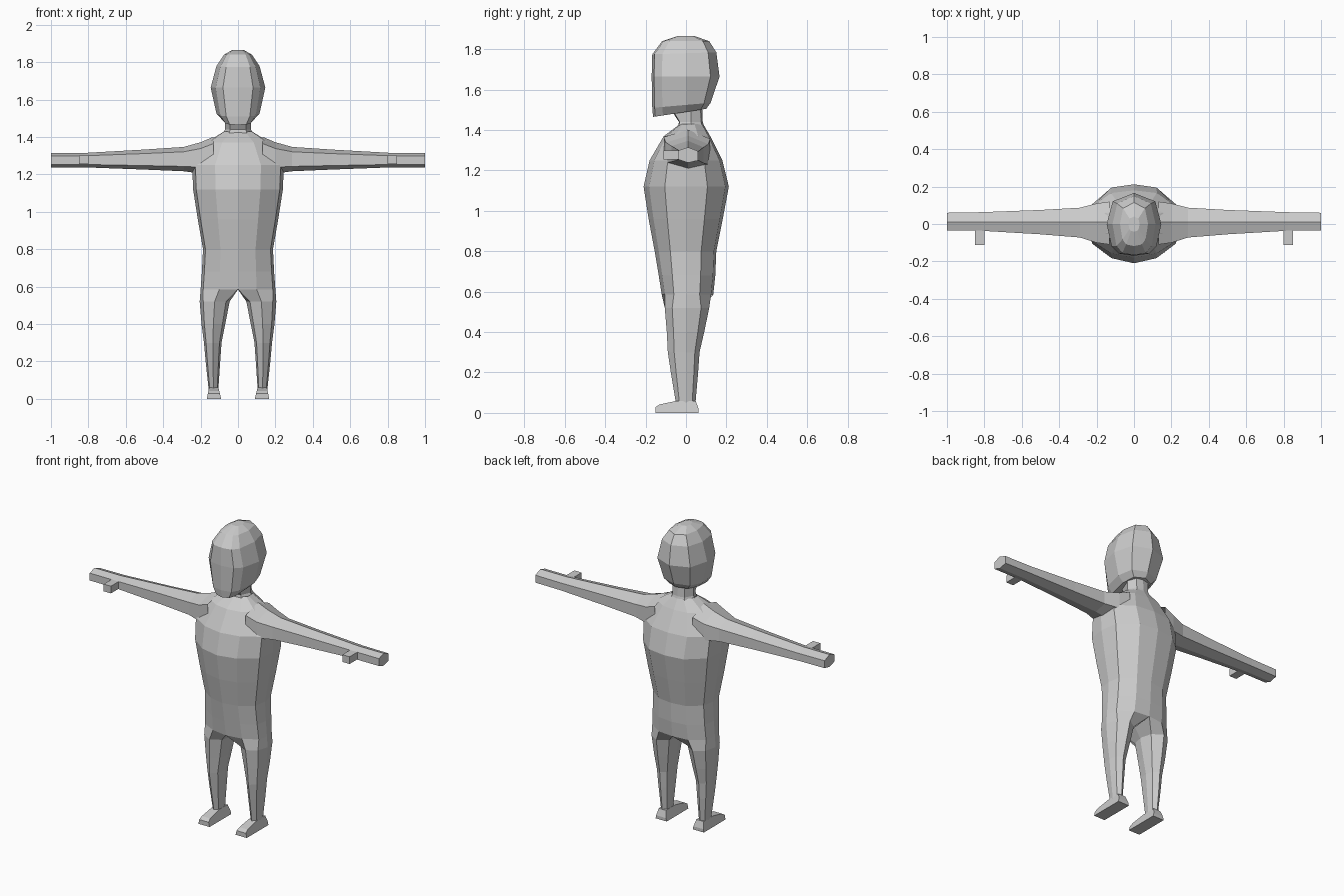
import bpy, bmesh

if "Cube" in bpy.data.objects:
    bpy.data.objects.remove(bpy.data.objects["Cube"])

grey = bpy.data.materials.new("plain grey")
grey.diffuse_color = (0.6, 0.6, 0.6, 1)
grey.use_nodes = True
grey.node_tree.nodes["Principled BSDF"].inputs["Base Color"].default_value = grey.diffuse_color


def skin(bm, rings, closed=True, start=False, end=False):
    """Join rings of points with faces, optionally capping the ends."""
    loops = [[bm.verts.new(p) for p in ring] for ring in rings]
    for a, b in zip(loops, loops[1:]):
        n = len(a)
        for i in range(n if closed else n - 1):
            j = (i + 1) % n
            bm.faces.new((a[i], a[j], b[j], b[i]))
    if start:
        bm.faces.new(loops[0])
    if end:
        bm.faces.new(loops[-1])


def finish(name, bm):
    """Mirror the half across x = 0, weld it and make the object."""
    copy = bmesh.ops.duplicate(bm, geom=bm.verts[:] + bm.edges[:] + bm.faces[:])
    for v in copy["geom"]:
        if isinstance(v, bmesh.types.BMVert):
            v.co.x *= -1
    bmesh.ops.remove_doubles(bm, verts=bm.verts[:], dist=0.0005)
    bmesh.ops.recalc_face_normals(bm, faces=bm.faces[:])
    mesh = bpy.data.meshes.new(name)
    bm.to_mesh(mesh)
    bm.free()
    mesh.materials.append(grey)
    ob = bpy.data.objects.new(name, mesh)
    bpy.context.collection.objects.link(ob)


# Torso and legs: half rings down the trunk, then a full ring per leg
def trunk_ring(z, w, f, b):
    return [(0, f, z), (0.5 * w, 0.87 * f, z), (0.93 * w, 0.5 * f, z), (w, 0, z),
            (0.93 * w, 0.5 * b, z), (0.5 * w, 0.92 * b, z), (0, b, z)]


def leg_ring(z, xi, xo, f, b):
    shape = [(.12, .65 * f), (.5, f), (.88, .65 * f), (1, 0),
             (.88, .65 * b), (.5, b), (.12, .65 * b), (0, 0)]
    return [(xi + t * (xo - xi), y, z) for t, y in shape]


body = bmesh.new()
trunk = [trunk_ring(*r) for r in (
    (1.43, .075, -.03, .085), (1.37, .17, -.11, .12), (1.25, .245, -.18, .18),
    (1.12, .24, -.21, .212), (.96, .215, -.185, .182), (.80, .187, -.155, .15),
    (.68, .193, -.135, .145), (.585, .2, -.12, .135))]
skin(body, trunk, closed=False)
hip = trunk[-1] + [(0, 0, .585)]
skin(body, [hip] + [leg_ring(*r) for r in (
    (.52, .045, .205, -.105, .115), (.4, .068, .195, -.095, .09),
    (.3, .088, .182, -.09, .067), (.2, .095, .173, -.075, .06),
    (.05, .105, .157, -.05, .047))])
finish("torso_and_legs", body)


# Arms: six-sided tapering tubes
def arm_ring(x, y0, y1, z0, z1):
    h = z1 - z0
    return [(x, y0, z0 + .2 * h), (x, y0, z0 + .8 * h), (x, .01, z1),
            (x, y1, z0 + .75 * h), (x, y1, z0 + .15 * h), (x, .01, z0)]


arm = bmesh.new()
skin(arm, [arm_ring(*r) for r in (
    (.13, -.11, .12, 1.22, 1.402), (.2, -.1, .11, 1.205, 1.372),
    (.29, -.072, .087, 1.217, 1.347), (.5, -.055, .075, 1.226, 1.333),
    (.82, -.036, .063, 1.238, 1.315), (1, -.036, .06, 1.238, 1.315))], end=True)
finish("arms", arm)

# Thumbs: small square blocks
thumb = bmesh.new()
skin(thumb, [[(.80, y, 1.255), (.85, y, 1.255), (.85, y, 1.30), (.80, y, 1.30)]
             for y in (-.112, -.02)], start=True, end=True)
finish("thumbs", thumb)

# Feet: wedge sections from toe to heel
foot = bmesh.new()
skin(foot, [[(.09, y, 0), (.167, y, 0), (.167 - 0.2 * h, y, h), (.09 + 0.25 * h, y, h)]
            for y, h in ((-.152, .028), (-.13, .042), (-.045, .06), (.048, .06), (.062, .02))],
     start=True, end=True)
finish("feet", foot)

# Neck
neck = bmesh.new()
skin(neck, [[(0, f, z), (.6 * w, .9 * f, z), (w, .025, z), (.6 * w, .9 * b, z), (0, b, z)]
            for z, w, f, b in ((1.415, .08, -.04, .09), (1.44, .07, -.035, .083),
                               (1.51, .07, -.08, .08))], closed=False)
finish("neck", neck)


# Head: faceted half rings, low at the chin and rising to the nape
def head_ring(zf, zb, w, f, b):
    pts = [(0, f), (.55 * w, .93 * f), (.82 * w, .7 * f), (w, 0), (.78 * w, .73 * b), (0, b)]
    return [(x, y, zf + (zb - zf) * (y - f) / (b - f)) for x, y in pts]


head = bmesh.new()
skin(head, [head_ring(*r) for r in (
    (1.465, 1.505, .08, -.163, .1), (1.51, 1.535, .115, -.167, .122),
    (1.665, 1.665, .146, -.17, .166), (1.775, 1.785, .115, -.167, .15),
    (1.84, 1.84, .075, -.118, .115), (1.866, 1.866, .03, -.04, .04))],
     closed=False, start=True, end=True)
finish("head", head)
